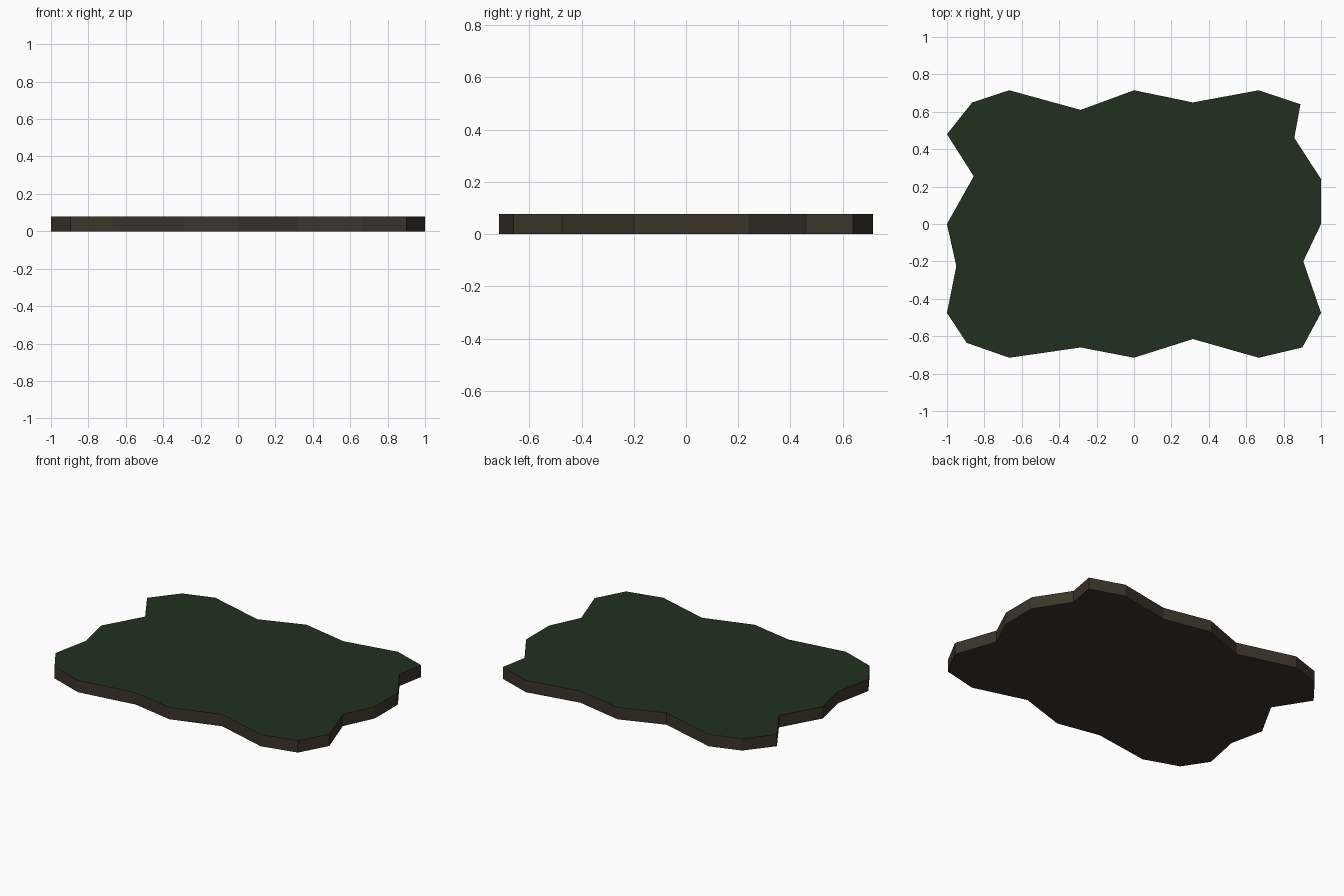
import bpy, bmesh

if "Cube" in bpy.data.objects:
    bpy.data.objects.remove(bpy.data.objects["Cube"])

HEIGHT = 0.078

# Ragged outline of the ground patch, clockwise from the upper left
OUTLINE = [
    (-1, 0.48), (-0.865, 0.65), (-0.667, 0.715), (-0.285, 0.61), (0, 0.715),
    (0.315, 0.65), (0.667, 0.715), (0.89, 0.64), (0.857, 0.46), (1, 0.24),
    (1, 0), (0.905, -0.2), (1, -0.475), (0.9, -0.66), (0.667, -0.715),
    (0.315, -0.615), (0, -0.715), (-0.285, -0.66), (-0.667, -0.715),
    (-0.895, -0.635), (-1, -0.475), (-0.95, -0.225), (-1, 0), (-0.857, 0.255),
]


def material(name, color):
    mat = bpy.data.materials.new(name)
    mat.diffuse_color = (*color, 1)
    mat.use_nodes = True
    mat.node_tree.nodes["Principled BSDF"].inputs["Base Color"].default_value = mat.diffuse_color
    return mat


# Flat outline extruded up into a slab
bm = bmesh.new()
base = bm.faces.new([bm.verts.new((x, y, 0)) for x, y in OUTLINE])
result = bmesh.ops.extrude_face_region(bm, geom=[base], use_keep_orig=True)
top_verts = [g for g in result["geom"] if isinstance(g, bmesh.types.BMVert)]
bmesh.ops.translate(bm, verts=top_verts, vec=(0, 0, HEIGHT))
bmesh.ops.recalc_face_normals(bm, faces=bm.faces)

# Grass on the top face, soil on the sides and underside
for face in bm.faces:
    face.material_index = 1 if face.normal.z > 0.5 else 0

mesh = bpy.data.meshes.new("ground_patch")
bm.to_mesh(mesh)
bm.free()
mesh.materials.append(material("soil", (0.045, 0.034, 0.023)))
mesh.materials.append(material("grass", (0.015, 0.030, 0.013)))
bpy.context.collection.objects.link(bpy.data.objects.new("ground_patch", mesh))
